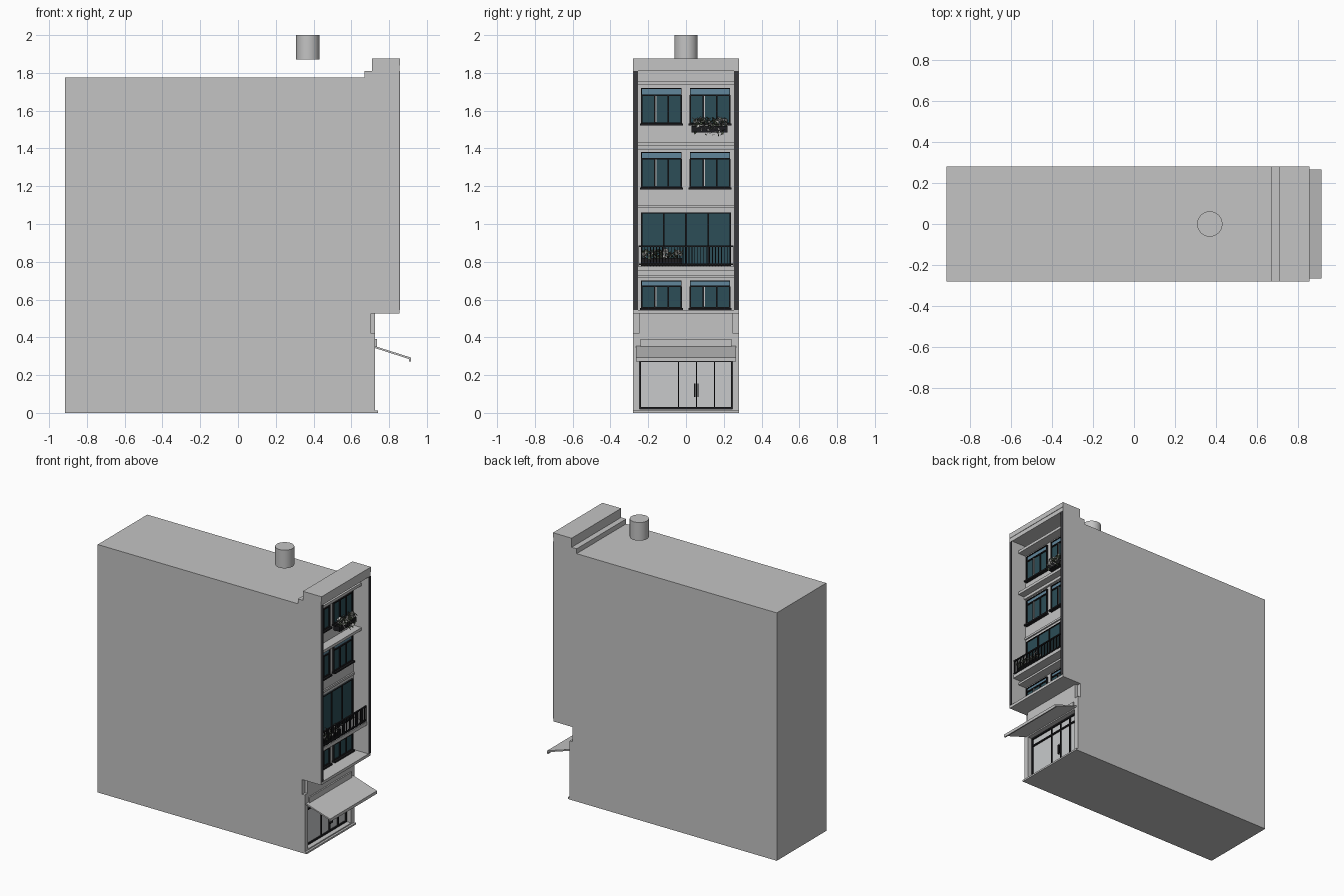
import bpy, bmesh, random
from mathutils import Vector

random.seed(4)
cube = bpy.data.objects.get("Cube")
if cube:
    bpy.data.objects.remove(cube)


def material(name, rgb):
    m = bpy.data.materials.new(name)
    m.use_nodes = True
    m.diffuse_color = (*rgb, 1)
    m.node_tree.nodes["Principled BSDF"].inputs["Base Color"].default_value = (*rgb, 1)
    return m


WALL = material("wall grey", (0.55, 0.55, 0.55))
SHOP = material("shop glass", (0.58, 0.59, 0.6))
DARK = material("dark trim", (0.04, 0.04, 0.045))
BLACK = material("black metal", (0.012, 0.012, 0.014))
GLASS = material("teal glass", (0.025, 0.075, 0.095))
LIGHT = material("blue transom glass", (0.12, 0.24, 0.33))
LEAF = material("leaf green", (0.06, 0.08, 0.05))
PETAL = material("pale petals", (0.55, 0.55, 0.53))


def finish(name, bm, mats):
    bmesh.ops.recalc_face_normals(bm, faces=bm.faces)
    me = bpy.data.meshes.new(name)
    bm.to_mesh(me)
    bm.free()
    for m in mats:
        me.materials.append(m)
    ob = bpy.data.objects.new(name, me)
    bpy.context.scene.collection.objects.link(ob)
    return ob


def boxes(name, mat, *specs):
    """Each spec is (x0, x1, y0, y1, z0, z1)."""
    bm = bmesh.new()
    for x0, x1, y0, y1, z0, z1 in specs:
        vs = bmesh.ops.create_cube(bm, size=1)["verts"]
        for v in vs:
            v.co = Vector(((x0 + x1) / 2 + v.co.x * (x1 - x0),
                           (y0 + y1) / 2 + v.co.y * (y1 - y0),
                           (z0 + z1) / 2 + v.co.z * (z1 - z0)))
    return finish(name, bm, [mat])


def prism(name, mat, profile, half):
    """Extrude an x-z outline across y."""
    bm = bmesh.new()
    face = bm.faces.new([bm.verts.new((x, -half, z)) for x, z in profile])
    out = bmesh.ops.extrude_face_region(bm, geom=[face])["geom"]
    for v in out:
        if isinstance(v, bmesh.types.BMVert):
            v.co.y = half
    return finish(name, bm, [mat])


def cut(ob, spec):
    cutter = boxes("cutter", WALL, spec)
    cutter.hide_render = True
    mod = ob.modifiers.new("cut", "BOOLEAN")
    mod.operation = "DIFFERENCE"
    mod.solver = "EXACT"
    mod.object = cutter
    bpy.context.view_layer.objects.active = ob
    bpy.ops.object.modifier_apply(modifier=mod.name)
    bpy.data.objects.remove(cutter)


# Building shell with the framed upper recess, shop opening and corner notches
FRONT = 0.735
body = prism("building_shell", WALL,
             [(-0.915, 0), (0.725, 0), (0.725, 0.525), (0.855, 0.525), (0.855, 1.875),
              (0.71, 1.875), (0.71, 1.81), (0.67, 1.81), (0.67, 1.775), (-0.915, 1.775)], 0.28)
cut(body, (FRONT, 1, -0.255, 0.255, 0.545, 1.81))
cut(body, (0.675, 1, -0.245, 0.245, 0.02, 0.335))
for s in (-1, 1):
    cut(body, (0.705, 0.8, min(s * 0.25, s * 0.3), max(s * 0.25, s * 0.3), 0.42, 0.525))

boxes("plinth", WALL, (0.70, 0.74, -0.28, 0.28, 0, 0.012))
boxes("parapet_coping", WALL, (0.85, 0.858, -0.28, 0.28, 1.84, 1.875))
boxes("frame_strips", DARK, *[(0.85, 0.858, y, y + 0.022, 0.545, 1.81) for y in (-0.279, 0.257)])

# Roof vent
bm = bmesh.new()
bmesh.ops.create_cone(bm, cap_ends=True, segments=32, radius1=0.062, radius2=0.062, depth=0.13)
bmesh.ops.translate(bm, verts=bm.verts, vec=(0.37, 0, 1.935))
vent = finish("roof_vent", bm, [WALL])
bpy.context.view_layer.objects.active = vent
vent.select_set(True)
bpy.ops.object.shade_smooth_by_angle()

# Ledges, mouldings and balcony slab
boxes("ledges", WALL, *[(FRONT - 0.01, x, -0.254, 0.254, z0, z1) for x, z0, z1 in
                        ((0.80, 1.735, 1.755), (0.80, 1.415, 1.435), (0.75, 1.395, 1.415),
                         (0.745, 1.085, 1.10), (0.80, 0.715, 0.73))])
boxes("balcony_slab", WALL, (FRONT - 0.01, 0.845, -0.254, 0.254, 0.75, 0.775))


def window(name, y0, y1, z0, z1, panes, transom):
    """Glazing with a dark frame, mullions and optional lighter top lights."""
    split = z1 - transom
    boxes(name + "_glass", GLASS, (FRONT - 0.01, FRONT + 0.004, y0, y1, z0, split))
    t, a, b = 0.004, FRONT - 0.01, FRONT + 0.012
    bars = [(a, b, y0, y1, z0, z0 + 2 * t), (a, b, y0, y1, z1 - t, z1)]
    for i in range(panes + 1):
        y = y0 + (y1 - y0) * i / panes
        bars.append((a, b, y - t, y + t, z0, split))
    if transom:
        boxes(name + "_top_lights", LIGHT, (a, FRONT + 0.004, y0, y1, split, z1))
        bars.append((a, b, y0, y1, split - t, split + t))
        bars += [(a, b, y - t / 2, y + t / 2, split, z1) for y in (y0, y1)]
        boxes(name + "_sill", BLACK, (a, FRONT + 0.025, y0 - 0.008, y1 + 0.008, z0 - 0.008, z0 + 0.003))
    boxes(name + "_frame", BLACK, *bars)
    # Slim pale edge beside the first mullion
    if transom:
        y = y0 + (y1 - y0) / panes + 0.006
        boxes(name + "_pale_edge", WALL, (a, b - 0.003, y - 0.002, y + 0.002, z0 + 0.01, split))


for floor, z0, z1, transom in (("first", 0.553, 0.70, 0.03), ("third", 1.19, 1.38, 0.035),
                               ("top", 1.53, 1.72, 0.038)):
    for side, y0 in (("right", -0.235), ("left", 0.022)):
        window(f"{floor}_floor_{side}_window", y0, y0 + 0.21, z0, z1, 3, transom)
window("balcony_doors", -0.235, 0.235, 0.777, 1.06, 4, 0)

# Balcony railing
RAIL = 0.838
bars = [(RAIL - 0.005, RAIL + 0.005, -0.252, 0.252, z, z + 0.008) for z in (0.782, 0.879)]
for i in range(33):
    y = -0.25 + i * 0.5 / 32
    bars.append((RAIL - 0.003, RAIL + 0.003, y - 0.002, y + 0.002, 0.775, 0.88))
boxes("balcony_railing", BLACK, *bars)


def flowers(name, x0, x1, y0, y1, z0, z1, count):
    """Scatter small folded leaves and petals."""
    bm = bmesh.new()
    for i in range(count):
        c = Vector((random.uniform(x0, x1), random.uniform(y0, y1), random.uniform(z0, z1)))
        d = [Vector([random.uniform(-0.011, 0.011) for _ in range(3)]) for _ in range(2)]
        vs = [bm.verts.new(p) for p in (c - d[0], c + d[1], c + d[0], c - d[1])]
        for tri in (vs[:3], (vs[0], vs[2], vs[3])):
            bm.faces.new(tri).material_index = i % 2
    finish(name, bm, [LEAF, PETAL])


# Window planter and balcony planter
boxes("window_planter", BLACK, (FRONT, 0.785, 0.03, 0.22, 1.485, 1.52))
flowers("window_flowers", 0.745, 0.79, 0.035, 0.215, 1.515, 1.56, 200)
flowers("trailing_flowers", 0.785, 0.79, 0.04, 0.21, 1.47, 1.52, 25)
boxes("balcony_planter", BLACK, (0.79, 0.83, -0.235, -0.02, 0.785, 0.82))
flowers("balcony_flowers", 0.79, 0.84, -0.23, -0.02, 0.82, 0.862, 220)

# Shopfront glazing, frame and door handles
boxes("shop_glass", SHOP, (0.672, 0.682, -0.245, 0.245, 0.02, 0.335))
bars = [(0.675, 0.692, -0.245, 0.245, z, z + 0.01) for z in (0.02, 0.27, 0.325)]
bars += [(0.675, 0.692, y - 0.003, y + 0.003, 0.02, 0.335) for y in (-0.242, -0.04, 0.055, 0.15, 0.242)]
bars += [(0.692, 0.705, y - 0.003, y + 0.003, 0.085, 0.155) for y in (0.046, 0.064)]
boxes("shop_frame", BLACK, *bars)

# Fascia band and sloping awning
boxes("shop_fascia", WALL, (0.72, 0.735, -0.24, 0.24, 0.345, 0.39))
prism("awning", WALL, [(0.72, 0.355), (0.72, 0.345), (0.906, 0.285), (0.906, 0.272),
                       (0.915, 0.272), (0.915, 0.293)], 0.265)
